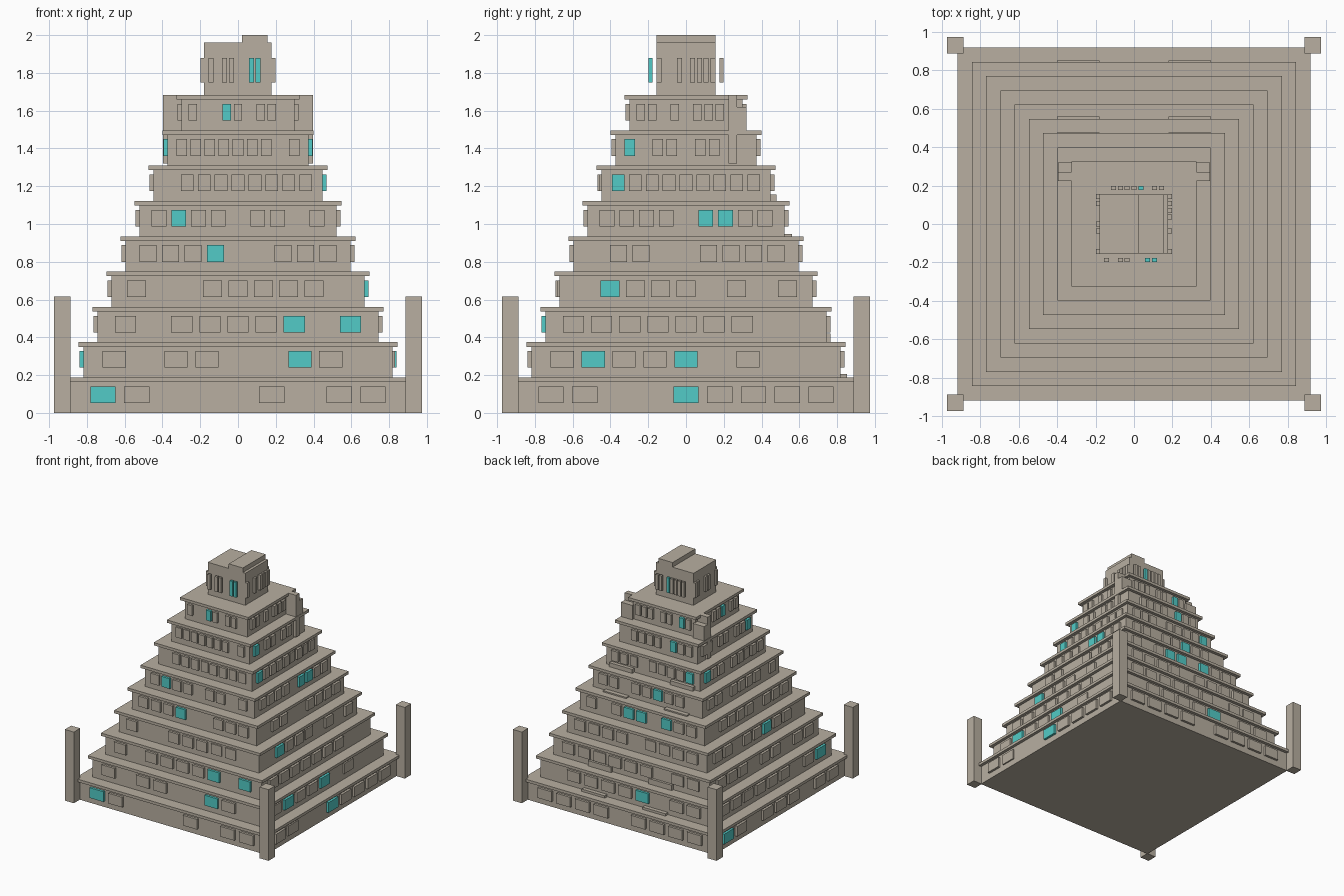
import bpy, bmesh, math
from mathutils import Matrix, Vector

if "Cube" in bpy.data.objects:
    bpy.data.objects.remove(bpy.data.objects["Cube"])


def material(name, rgb):
    m = bpy.data.materials.new(name)
    m.diffuse_color = (*rgb, 1)
    m.use_nodes = True
    m.node_tree.nodes["Principled BSDF"].inputs["Base Color"].default_value = m.diffuse_color
    return m


STONE = material("stone", (0.48, 0.43, 0.355))
TEAL = material("teal_glass", (0.085, 0.60, 0.57))


def add_box(bm, center, size, mat=0, turn=0.0):
    """Box turned about the vertical axis through the origin."""
    m = (Matrix.Rotation(turn, 4, 'Z') @ Matrix.Translation(Vector(center))
         @ Matrix.Diagonal((*size, 1)))
    verts = bmesh.ops.create_cube(bm, size=1, matrix=m)["verts"]
    for f in {f for v in verts for f in v.link_faces}:
        f.material_index = mat


def finish(bm, name):
    mesh = bpy.data.meshes.new(name)
    bm.to_mesh(mesh)
    bm.free()
    mesh.materials.append(STONE)
    mesh.materials.append(TEAL)
    bpy.context.collection.objects.link(bpy.data.objects.new(name, mesh))


def boxes(name, *bounds):
    """One object from (x0, x1, y0, y1, z0, z1) boxes."""
    bm = bmesh.new()
    for x0, x1, y0, y1, z0, z1 in bounds:
        add_box(bm, ((x0 + x1) / 2, (y0 + y1) / 2, (z0 + z1) / 2),
                (x1 - x0, y1 - y0, z1 - z0))
    finish(bm, name)


# Window rows per level: # stone, T teal, p shallow, . empty
FRONT = ["T#...#.##", "#.##..T#.", "#.####T.T", "#..###pp.", "###T..###",
         "#T##.##.#", ".###p##pp", "ppp####.#", "#..T#.##.", "#.##..TT."]
RIGHT = ["#p..T####", "pT##T.p..", "#######..", ".T##p.#.#", ".##..####",
         "####.TT##", "T####p#pp", "T.##.##..", "##.#.###.", "#..#.####"]
BACK = ["####.####", "##.T####.", "pp.###pp#", "##pp.##p#", "##T.TT#.#",
        ".##T##.##", "T##pp.p##", "##T.####.", "#T.##.###", ".####T.##"]
LEFT = ["##.###.#T", "T#.###p##", "##.##.###", ".##T##.##", "###.####.",
        "#.####.##", "##p##.##T", "T##.##.##", "##.T##.##", "#..##..##"]


def windows(name, level, half, z, height):
    bm = bmesh.new()
    step = half / 5
    # back and left rows run backwards once turned into place
    for k, row in enumerate((FRONT[level], RIGHT[level],
                             BACK[level][::-1], LEFT[level][::-1])):
        for i, c in enumerate(row):
            if c == ".":
                continue
            out = 0.002 if c == "p" else 0.01
            add_box(bm, ((i - 4) * step, -half - out, z),
                    (step * 0.75, 0.02, height), int(c == "T"), k * math.pi / 2)
    finish(bm, name)


# Stepped tiers with overhanging ledges
RISE = 0.187
for n in range(9):
    h = 0.893 - 0.0742 * n
    e = h + 0.026
    z = n * RISE
    boxes(f"tier_{n + 1}", (-h, h, -h, h, z, z + RISE - 0.024))
    boxes(f"ledge_{n + 1}", (-e, e, -e, e, z + RISE - 0.024, z + RISE))
    windows(f"tier_windows_{n + 1}", n, h, z + 0.096, 0.088)

# Crown room with raised roof block
boxes("crown_room", (-0.18, 0.178, -0.155, 0.155, 1.683, 1.96))
boxes("crown_roof", (0.02, 0.155, -0.155, 0.155, 1.96, 2.0))
windows("crown_windows", 9, 0.178, 1.815, 0.13)

# Corner pillars, back steps and upper rear buttresses
for sx, side in ((-1, "left"), (1, "right")):
    for sy, end in ((-1, "front"), (1, "back")):
        x, y = sx * 0.931, sy * 0.931
        boxes(f"{end}_{side}_pillar",
              (x - 0.043, x + 0.043, y - 0.043, y + 0.043, 0, 0.615))
    xa, xb = sorted((sx * 0.18, sx * 0.40))
    boxes(f"{side}_back_steps",
          (xa, xb, 0.78, 0.853, 0.187, 0.207),
          (xa, xb, 0.70, 0.766, 0.374, 0.42),
          (xa, xb, 0.48, 0.56, 0.935, 0.946),
          (xa, xb, 0.40, 0.478, 1.122, 1.157))
    xa, xb = sorted((sx * 0.29, sx * 0.397))
    boxes(f"{side}_buttress",
          (xa, xb, 0.225, 0.27, 1.32, 1.683),
          (xa, xb, 0.27, 0.32, 1.49, 1.62))
